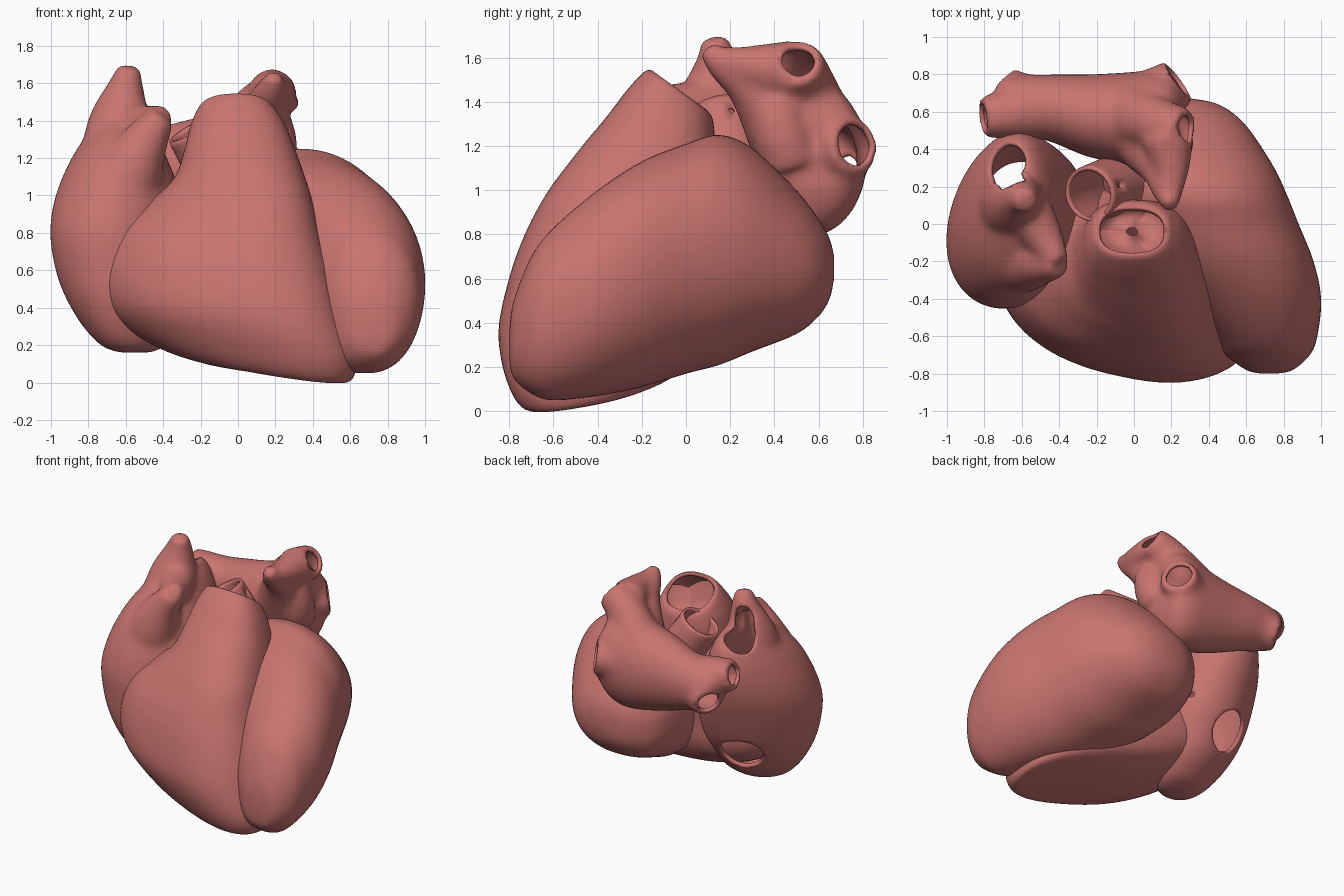
import bpy, bmesh, math
from mathutils import Vector

if "Cube" in bpy.data.objects:
    bpy.data.objects.remove(bpy.data.objects["Cube"])

muscle = bpy.data.materials.new("muscle")
muscle.diffuse_color = (0.58, 0.175, 0.16, 1)
muscle.use_nodes = True
muscle.node_tree.nodes["Principled BSDF"].inputs["Base Color"].default_value = muscle.diffuse_color


def smooth_rows(rows, steps=6):
    """Catmull-Rom interpolation of rows of numbers."""
    out = []
    for i in range(len(rows) - 1):
        p = [rows[max(i - 1, 0)], rows[i], rows[i + 1], rows[min(i + 2, len(rows) - 1)]]
        for s in range(steps):
            t = s / steps
            out.append([0.5 * (2 * b + (c - a) * t + (2 * a - 5 * b + 4 * c - d) * t * t
                               + (3 * b - a - 3 * c + d) * t ** 3) for a, b, c, d in zip(*p)])
    return out + [list(rows[-1])]


def skin(bm, rings, cap_start=True, cap_end=True):
    loops = [[bm.verts.new(p) for p in ring] for ring in rings]
    n = len(loops[0])
    faces = []
    for a, b in zip(loops, loops[1:]):
        for i in range(n):
            j = (i + 1) % n
            faces.append(bm.faces.new((a[i], a[j], b[j], b[i])))
    for use, loop in ((cap_start, loops[0]), (cap_end, loops[-1])):
        if use:
            mid = bm.verts.new(sum((v.co for v in loop), Vector()) / n)
            faces += [bm.faces.new((loop[i], loop[(i + 1) % n], mid)) for i in range(n)]
    bmesh.ops.recalc_face_normals(bm, faces=faces)


def sections(bm, axis, rows, power=2.0, low_left=None, segs=72, cap_end=True):
    """Rows: position, a0, a1, b0, b1, tilt along a, tilt along b, shear."""
    rings = []
    for t, a0, a1, b0, b1, ta, tb, k in smooth_rows([tuple(r) + (0,) * (8 - len(r)) for r in rows]):
        ra, rb, ca, cb = (a1 - a0) / 2, (b1 - b0) / 2, (a0 + a1) / 2, (b0 + b1) / 2
        rb = math.sqrt(max(rb * rb - (k * ra) ** 2, 1e-4))
        ring = []
        for i in range(segs):
            c, s = math.cos(math.tau * i / segs), math.sin(math.tau * i / segs)
            e = 2 / (low_left if low_left and c < 0 and s < 0 else power)
            da = ra * math.copysign(abs(c) ** e, c)
            db = rb * math.copysign(abs(s) ** e, s) - k * da
            a, b, h = ca + da, cb + db, t + ta * da + tb * db
            ring.append(Vector({'z': (a, b, h), 'y': (a, h, b), 'x': (h, a, b)}[axis]))
        rings.append(ring)
    skin(bm, rings, True, cap_end)


def tube(bm, path, segs=48, caps=True):
    """Path points: x, y, z, radius."""
    pts = smooth_rows(path)
    rings = []
    for i, p in enumerate(pts):
        d = Vector(pts[min(i + 1, len(pts) - 1)][:3]) - Vector(pts[max(i - 1, 0)][:3])
        q = d.to_track_quat('Z', 'Y')
        rings.append([Vector(p[:3]) + q @ Vector((p[3] * math.cos(math.tau * k / segs),
                      p[3] * math.sin(math.tau * k / segs), 0)) for k in range(segs)])
    skin(bm, rings, caps, caps)


def make(name, bm, fuse=False, holes=(), wall=0.0):
    mesh = bpy.data.meshes.new(name)
    bm.to_mesh(mesh)
    bm.free()
    ob = bpy.data.objects.new(name, mesh)
    bpy.context.collection.objects.link(ob)
    if fuse:
        m = ob.modifiers.new("fuse", 'REMESH')
        m.mode, m.voxel_size = 'VOXEL', 0.018
        m = ob.modifiers.new("soften", 'SMOOTH')
        m.factor, m.iterations = 0.5, 22
        dg = bpy.context.evaluated_depsgraph_get()
        new = bpy.data.meshes.new_from_object(ob.evaluated_get(dg))
        ob.modifiers.clear()
        ob.data = new
    if holes:
        bm = bmesh.new()
        bm.from_mesh(ob.data)
        for point, r in holes:
            mid = {f: f.calc_center_median() for f in bm.faces}
            hit = min(mid.values(), key=lambda c: (c - Vector(point)).length)
            bmesh.ops.delete(bm, geom=[f for f, c in mid.items() if (c - hit).length < r],
                             context='FACES')
        rim = [v for v in bm.verts if v.is_boundary]
        for _ in range(12):
            new = {}
            for v in rim:
                near = [e.other_vert(v).co for e in v.link_edges if e.is_boundary]
                new[v] = v.co * 0.5 + sum(near, Vector()) / len(near) * 0.5 if near else v.co.copy()
            for v, co in new.items():
                v.co = co
        bm.to_mesh(ob.data)
        bm.free()
    if wall:
        m = ob.modifiers.new("wall", 'SOLIDIFY')
        m.thickness, m.offset = wall, -1
    ob.data.materials.clear()
    ob.data.materials.append(muscle)
    for p in ob.data.polygons:
        p.use_smooth = True
    return ob


# Left ventricle: ovoid sliced from front to back
bm = bmesh.new()
sections(bm, 'y', [
    (-.80, .68, .76, .24, .36), (-.78, .60, .85, .15, .50), (-.70, .49, .94, .08, .70),
    (-.60, .41, .98, .05, .83), (-.40, .22, 1.0, .07, 1.00), (-.20, .02, .96, .11, 1.13),
    (0, -.12, .88, .17, 1.21), (.15, -.18, .82, .21, 1.25), (.30, -.20, .75, .27, 1.19),
    (.50, -.13, .62, .35, 1.00), (.60, -.02, .52, .43, .87), (.65, .09, .42, .51, .78),
    (.67, .22, .31, .60, .70)], power=2.1, low_left=2.7)
make("left_ventricle", bm)

# Right ventricle rising into the open outflow trunk
bm = bmesh.new()
sections(bm, 'z', [
    (.07, -.22, .52, -.62, -.22, -.11, .14, .2), (.12, -.46, .61, -.725, 0, -.14, .17, .25),
    (.24, -.64, .635, -.80, .10, -.11, .12, .25), (.40, -.72, .57, -.835, .15, -.05, .05, .22),
    (.60, -.74, .50, -.79, .16, 0, 0, .2), (.80, -.67, .44, -.72, .18, 0, 0, .2),
    (.95, -.50, .40, -.62, .18, 0, -.1, .2), (1.08, -.35, .36, -.51, .15, 0, -.2, .1),
    (1.22, -.29, .31, -.37, .13, 0, -.4), (1.34, -.26, .26, -.27, .13, 0, -.55),
    (1.43, -.22, .20, -.19, .12, 0, -.68), (1.455, -.19, .17, -.155, .09, 0, -.72)],
    power=2.4, cap_end=False)
make("right_ventricle", bm, wall=0.025)

# Three-leaflet valve inside the outflow trunk
bm = bmesh.new()
rings = []
for r, lift in ((.215, -.04), (.16, -.13), (.10, -.15), (.03, -.08)):
    ring = []
    for i in range(60):
        a = math.tau * i / 60
        fold = abs(math.cos(1.5 * a))
        y = r * .68 * math.sin(a)
        ring.append(Vector((-.01 + r * math.cos(a), -.04 + y, 1.36 - .7 * y + lift + .08 * fold * r / .2)))
    rings.append(ring)
skin(bm, rings, False, False)
make("outflow_valve", bm)

# Aortic root with its small coronary opening
bm = bmesh.new()
tube(bm, [(.02, .24, .92, .18), (-.12, .20, 1.15, .16), (-.24, .16, 1.36, .15)], 64, False)
make("aortic_root", bm, holes=[((-.09, .21, 1.35), .03)], wall=0.02)

# Right atrium: body, front appendage, hooded upper vein and ridge between them
bm = bmesh.new()
sections(bm, 'z', [
    (.16, -.64, -.46, -.26, -.12, 0, 0, -.1), (.195, -.73, -.39, -.34, 0, 0, 0, -.15),
    (.30, -.83, -.32, -.40, .15, 0, 0, -.2), (.45, -.92, -.28, -.44, .27, 0, 0, -.2),
    (.60, -.975, -.25, -.45, .36, 0, 0, -.22), (.80, -1.005, -.25, -.45, .43, 0, 0, -.22),
    (1.0, -.975, -.30, -.40, .48, 0, 0, -.15), (1.2, -.89, -.38, -.30, .50, 0, 0, -.1),
    (1.35, -.79, -.45, -.14, .47), (1.44, -.73, -.52, .02, .40)])
tube(bm, [(-.70, -.12, .80, .22), (-.60, -.18, 1.08, .19), (-.50, -.20, 1.28, .13),
          (-.40, -.22, 1.43, .07)])
tube(bm, [(-.66, .05, 1.10, .20), (-.635, .12, 1.38, .17), (-.60, .14, 1.58, .10),
          (-.58, .12, 1.69, .06)])
tube(bm, [(-.58, .10, 1.38, .13), (-.49, -.06, 1.375, .11), (-.40, -.21, 1.43, .06)])
make("right_atrium", bm, True, [((-.69, .32, 1.41), .125), ((-.65, .24, 1.52), .09),
                                ((-.67, .32, .45), .16), ((-.28, .27, .66), .03)], 0.025)

# Left atrium: body, four vein mouths and pointed appendage
bm = bmesh.new()
sections(bm, 'x', [
    (-.74, .55, .74, 1.05, 1.27), (-.67, .50, .79, .99, 1.31), (-.45, .44, .80, .92, 1.36),
    (-.25, .36, .80, .85, 1.41), (-.05, .32, .81, .80, 1.46), (.10, .31, .82, .80, 1.50),
    (.20, .36, .80, .88, 1.46), (.25, .44, .75, 1.0, 1.36)])
veins = [[(0, .58, 1.32, .17), (.14, .53, 1.49, .14), (.27, .50, 1.58, .12)],
         [(-.02, .58, 1.15, .20), (.12, .68, 1.18, .16), (.24, .765, 1.20, .13)],
         [(-.45, .62, 1.16, .17), (-.65, .59, 1.22, .14), (-.81, .57, 1.26, .11)],
         [(-.45, .62, 1.12, .17), (-.60, .67, 1.11, .14), (-.70, .73, 1.08, .12)]]
for v in veins:
    tube(bm, v)
tube(bm, [(.08, .46, 1.28, .20), (.15, .30, 1.47, .12), (.18, .17, 1.57, .08), (.20, .09, 1.64, .045)])
tube(bm, [(.20, .14, 1.60, .05), (.20, .30, 1.56, .10), (.18, .46, 1.54, .14)])
tube(bm, [(.10, .55, 1.43, .13), (.13, .62, 1.32, .13), (.14, .68, 1.22, .13)])
tube(bm, [(.12, .42, 1.45, .12), (.19, .42, 1.30, .13), (.16, .48, 1.12, .14)])
make("left_atrium", bm, True, [(v[-1][:3], r) for v, r in zip(veins, (.08, .10, .08, .085))], 0.025)
